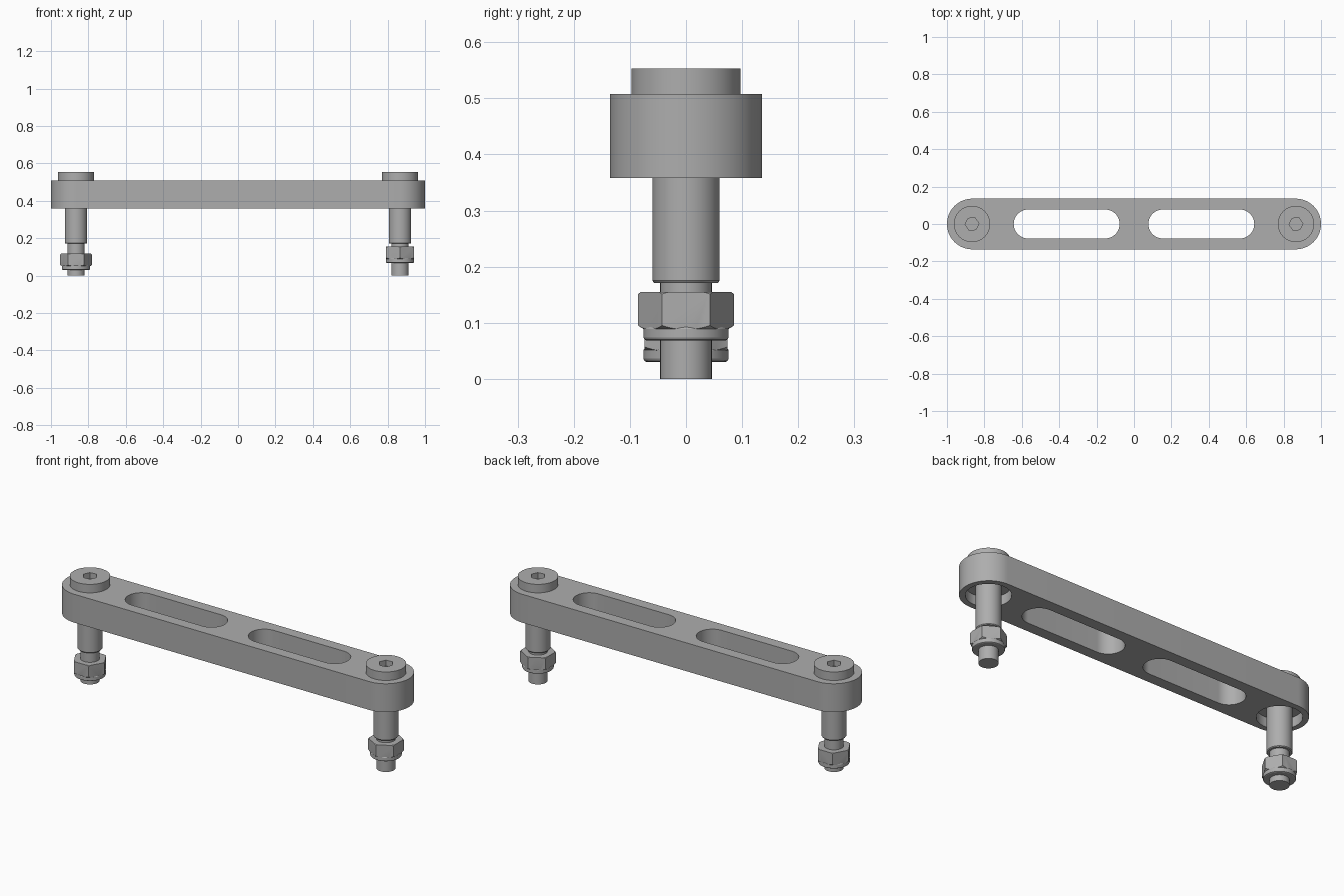
import bpy
import bmesh
from math import pi, cos, sin, radians

cube = bpy.data.objects.get("Cube")
if cube:
    bpy.data.objects.remove(cube, do_unlink=True)

steel = bpy.data.materials.new("plain_grey")
steel.use_nodes = True
GREY = (0.42, 0.42, 0.42, 1)
steel.diffuse_color = GREY
steel.node_tree.nodes["Principled BSDF"].inputs["Base Color"].default_value = GREY


def finish(name, bm, location=(0, 0, 0)):
    bmesh.ops.recalc_face_normals(bm, faces=bm.faces)
    mesh = bpy.data.meshes.new(name)
    bm.to_mesh(mesh)
    bm.free()
    mesh.materials.append(steel)
    obj = bpy.data.objects.new(name, mesh)
    obj.location = location
    bpy.context.collection.objects.link(obj)
    return obj


def prism(name, outline, low, high, location=(0, 0, 0)):
    """Extrude a flat outline from low to high."""
    bm = bmesh.new()
    face = bm.faces.new([bm.verts.new((x, y, low)) for x, y in outline])
    top = bmesh.ops.extrude_face_region(bm, geom=[face])["geom"]
    verts = [v for v in top if isinstance(v, bmesh.types.BMVert)]
    bmesh.ops.translate(bm, verts=verts, vec=(0, 0, high - low))
    return finish(name, bm, location)


def lathe(name, profile, location=(0, 0, 0), steps=64):
    """Turn a (radius, height) profile about the z axis."""
    bm = bmesh.new()
    verts = [bm.verts.new((r, 0, z)) for r, z in profile]
    edges = [bm.edges.new(pair) for pair in zip(verts, verts[1:])]
    bmesh.ops.spin(bm, geom=verts + edges, axis=(0, 0, 1), cent=(0, 0, 0),
                   angle=2 * pi, steps=steps)
    bmesh.ops.remove_doubles(bm, verts=bm.verts, dist=0.00001)
    return finish(name, bm, location)


def stadium(half_length, radius, steps=32):
    """Outline of a slot with round ends."""
    points = []
    for side, start in ((1, -pi / 2), (-1, pi / 2)):
        for i in range(steps + 1):
            a = start + pi * i / steps
            points.append((side * (half_length - radius) + radius * cos(a), radius * sin(a)))
    return points


def hexagon(radius, turn=0):
    return [(radius * cos(turn + i * pi / 3), radius * sin(turn + i * pi / 3)) for i in range(6)]


def combine(obj, tool, operation):
    mod = obj.modifiers.new("cut", "BOOLEAN")
    mod.operation = operation
    mod.solver = "EXACT"
    mod.object = tool
    bpy.context.view_layer.objects.active = obj
    bpy.ops.object.modifier_apply(modifier=mod.name)
    bpy.data.objects.remove(tool, do_unlink=True)


def smooth(obj):
    bpy.ops.object.select_all(action="DESELECT")
    obj.select_set(True)
    bpy.context.view_layer.objects.active = obj
    bpy.ops.object.shade_smooth_by_angle(angle=radians(25))


BOLT_X = 0.866
BAR_LOW, BAR_HIGH = 0.358, 0.508
HEAD_TOP = 0.553

# Link bar with two slots and a recess under each end
bar = prism("link_bar", stadium(1.0, 0.1355), BAR_LOW, BAR_HIGH)
for side in (-1, 1):
    slot = prism("slot_cutter", stadium(0.283, 0.0775), 0.3, 0.6, (side * 0.36, 0, 0))
    combine(bar, slot, "DIFFERENCE")
    recess = lathe("recess_cutter", [(0, 0.3), (0.106, 0.3), (0.106, 0.41), (0, 0.41)],
                   (side * BOLT_X, 0, 0))
    combine(bar, recess, "DIFFERENCE")
smooth(bar)

# Shoulder bolts with hex sockets, and lock nuts at different heights
shoulder_bolt = [(0, 0), (0.046, 0), (0.046, 0.171), (0.057, 0.171), (0.06, 0.175),
                 (0.06, BAR_HIGH), (0.097, BAR_HIGH), (0.097, HEAD_TOP), (0, HEAD_TOP)]
chamfer = [(0, 0.008), (0.074, 0.008), (0.076, 0.021), (0.087, 0.028),
           (0.087, 0.082), (0.08, 0.087), (0, 0.087)]
collar = [(0, 0), (0.07, 0), (0.074, 0.002), (0.076, 0.006), (0.076, 0.021),
          (0.073, 0.026), (0, 0.026)]

for side, label, nut_z, nut_turn in ((-1, "right", 0.03, 0), (1, "left", 0.068, pi / 6)):
    x = side * BOLT_X
    bolt = lathe(label + "_shoulder_bolt", shoulder_bolt, (x, 0, 0))
    socket = prism("socket_cutter", hexagon(0.037, 0.1), HEAD_TOP - 0.03, 0.6, (x, 0, 0))
    combine(bolt, socket, "DIFFERENCE")
    smooth(bolt)

    nut = prism(label + "_lock_nut", hexagon(0.0855, nut_turn), 0, 0.09, (x, 0, nut_z))
    combine(nut, lathe("nut_chamfer", chamfer, (x, 0, nut_z)), "INTERSECT")
    smooth(nut)
    smooth(lathe(label + "_nut_collar", collar, (x, 0, nut_z)))
